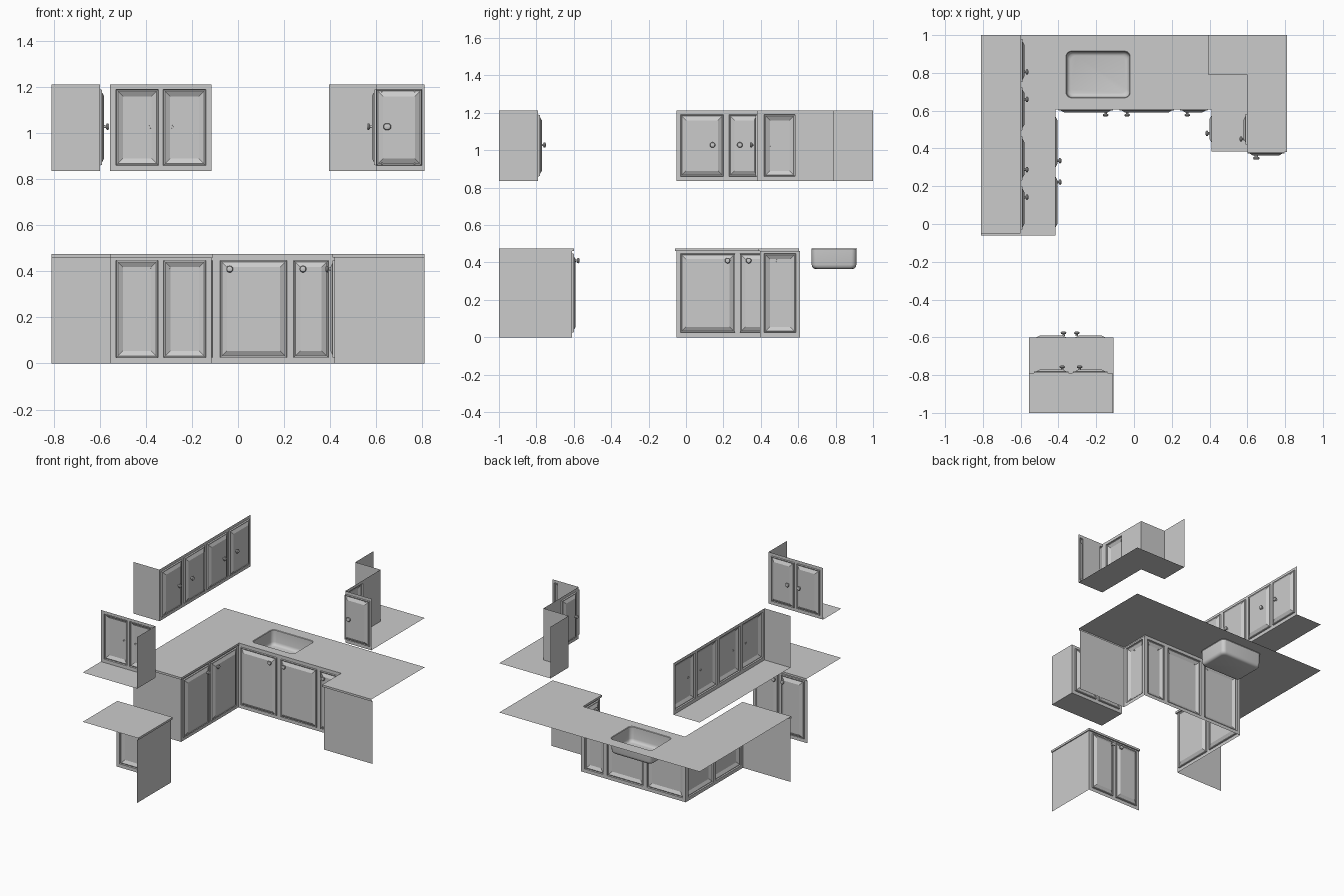
import bpy, bmesh, math
from mathutils import Vector

if "Cube" in bpy.data.objects:
    bpy.data.objects.remove(bpy.data.objects["Cube"])

UP = Vector((0, 0, 1))


def finish(bm, name, smooth=True):
    bmesh.ops.remove_doubles(bm, verts=bm.verts, dist=1e-5)
    me = bpy.data.meshes.new(name)
    bm.to_mesh(me)
    bm.free()
    ob = bpy.data.objects.new(name, me)
    bpy.context.collection.objects.link(ob)
    if smooth:
        bpy.context.view_layer.objects.active = ob
        ob.select_set(True)
        bpy.ops.object.shade_smooth_by_angle(angle=math.radians(35))
        ob.select_set(False)
    return ob


def bridge(bm, a, b):
    n = len(a)
    for i in range(n):
        j = (i + 1) % n
        bm.faces.new((a[i], a[j], b[j], b[i]))


# Raised-panel door: rings of (inset, height) from the opening to the centre field
DOOR = [(0, 0), (0.002, 0.010), (0.008, 0.007), (0.030, 0.019)]


def door(name, place, u0, u1, z0, z1):
    bm = bmesh.new()
    prev = None
    for d, h in DOOR:
        ring = [bm.verts.new(place(u, z, h)) for u, z in
                ((u0 + d, z0 + d), (u1 - d, z0 + d), (u1 - d, z1 - d), (u0 + d, z1 - d))]
        if prev:
            bridge(bm, prev, ring)
        prev = ring
    bm.faces.new(prev)
    finish(bm, name, False)


# Turned knob
KNOB = [(0.007, 0.017), (0.006, 0.026), (0.013, 0.029), (0.015, 0.034), (0.012, 0.039), (0.006, 0.041)]


def knob(name, place, u, z, n=14):
    bm = bmesh.new()
    prev = None
    for r, h in KNOB:
        ring = [bm.verts.new(place(u + r * math.cos(2 * math.pi * i / n),
                                   z + r * math.sin(2 * math.pi * i / n), h)) for i in range(n)]
        if prev:
            bridge(bm, prev, ring)
        prev = ring
    bm.faces.new(prev)
    finish(bm, name)


def cabinet_run(name, path, z0, z1, dz0, dz1, knob_z, doors):
    """Open-backed panels along a path; doors = {segment: [(start, end, knob)]} in world axis values."""
    bm = bmesh.new()
    count = 0
    for s in range(len(path) - 1):
        a, b = Vector((*path[s], 0)), Vector((*path[s + 1], 0))
        length = (b - a).length
        u_dir = (b - a).normalized()
        n_dir = u_dir.cross(UP)
        axis = 0 if abs(u_dir.x) > 0.5 else 1

        def place(u, z, h=0, a=a, u_dir=u_dir, n_dir=n_dir):
            return a + u_dir * u + n_dir * h + UP * z

        spans = sorted([abs(c - a[axis]) for c in d] for d in doors.get(s, []))
        spans = [(min(p, q), max(p, q), k) for p, q, k in spans]
        cuts = [0] + sorted(v for sp in spans for v in sp[:2]) + [length]
        rows = [z0, dz0, dz1, z1] if spans else [z0, z1]
        for i in range(len(cuts) - 1):
            for j in range(len(rows) - 1):
                if i % 2 == 1 and j == 1:      # door opening
                    continue
                p, q, lo, hi = cuts[i], cuts[i + 1], rows[j], rows[j + 1]
                bm.faces.new([bm.verts.new(place(u, z)) for u, z in
                              ((p, lo), (q, lo), (q, hi), (p, hi))])
        for p, q, k in spans:
            count += 1
            door(f"{name}_door_{count}", place, p, q, dz0, dz1)
            knob(f"{name}_knob_{count}", place, k, knob_z)
    finish(bm, name + "_panels", False)


def lower(name, path, doors):
    cabinet_run(name, path, 0, 0.46, 0.025, 0.448, 0.41, doors)


def upper(name, path, wall, doors):
    cabinet_run(name, path, 0.835, 1.212, 0.86, 1.19, 1.028, doors)
    bm = bmesh.new()
    f = bm.faces.new([bm.verts.new((x, y, 0.835)) for x, y in path + wall])
    f.normal_update()
    if f.normal.z > 0:
        f.normal_flip()
    finish(bm, name + "_bottom", False)


def rounded_rect(x0, x1, y0, y1, r, n=6):
    pts = []
    for cx, cy, a0 in ((x1 - r, y1 - r, 0), (x0 + r, y1 - r, 90), (x0 + r, y0 + r, 180), (x1 - r, y0 + r, 270)):
        for i in range(n + 1):
            t = math.radians(a0 + 90 * i / n)
            pts.append((cx + r * math.cos(t), cy + r * math.sin(t)))
    return pts


def counter(name, edge, wall, body, hole=None):
    """Thin top sheet with a front lip returning to the cabinet panels."""
    bm = bmesh.new()
    loops = [edge + wall] + ([hole] if hole else [])
    edges = []
    for pts in loops:
        vs = [bm.verts.new((x, y, 0.475)) for x, y in pts]
        edges += [bm.edges.new((vs[i], vs[(i + 1) % len(vs)])) for i in range(len(vs))]
    bmesh.ops.triangle_fill(bm, edges=edges, use_beauty=True, normal=(0, 0, 1))
    for f in bm.faces:
        f.normal_update()
        if f.normal.z < 0:
            f.normal_flip()
    bmesh.ops.dissolve_limit(bm, angle_limit=0.01, verts=bm.verts, edges=bm.edges)
    rows = [[bm.verts.new((x, y, z)) for x, y in pts]
            for pts, z in ((edge, 0.475), (edge, 0.46), (body, 0.46))]
    for top, bot in zip(rows, rows[1:]):
        for i in range(len(top) - 1):
            bm.faces.new((bot[i], bot[i + 1], top[i + 1], top[i]))
    finish(bm, name, False)


# Main U-shaped base cabinets
base = [(-0.81, -0.05), (-0.425, -0.05), (-0.425, 0.61), (0.42, 0.61), (0.42, 0.395), (0.81, 0.395)]
lower("base_cabinet", base, {
    1: [(-0.03, 0.263, 0.222), (0.288, 0.58, 0.335)],
    2: [(-0.40, -0.11, -0.15), (-0.078, 0.213, -0.036), (0.242, 0.392, 0.282)],
    3: [(0.588, 0.418, 0.48)]})

# Main countertop with sink opening
SINK = (-0.36, -0.02, 0.668, 0.915)
counter("countertop",
        [(-0.81, -0.06), (-0.415, -0.06), (-0.415, 0.605), (0.41, 0.605), (0.41, 0.385), (0.81, 0.385)],
        [(0.81, 1), (-0.81, 1)], base, rounded_rect(*SINK, 0.028))

# Sink basin
bm = bmesh.new()
prev = None
for d, z in ((0, 0.475), (0.003, 0.472), (0.004, 0.388), (0.007, 0.376), (0.014, 0.368), (0.024, 0.365)):
    x0, x1, y0, y1 = SINK
    ring = [bm.verts.new((x, y, z)) for x, y in rounded_rect(x0 + d, x1 - d, y0 + d, y1 - d, 0.028)]
    if prev:
        bridge(bm, prev, ring)
    prev = ring
bm.faces.new(prev)
finish(bm, "sink_basin")

# Separate base cabinet on the opposite wall
small = [(-0.115, -1), (-0.115, -0.61), (-0.555, -0.61)]
lower("opposite_base", small, {1: [(-0.14, -0.323, -0.303), (-0.347, -0.53, -0.373)]})
counter("opposite_countertop", [(-0.108, -1), (-0.108, -0.60), (-0.555, -0.60)], [(-0.555, -1)], small)

# Wall cabinets
upper("left_wall_cabinet", [(-0.81, -0.05), (-0.6, -0.05), (-0.6, 1)], [(-0.81, 1)], {
    1: [(-0.03, 0.2, 0.142), (0.23, 0.465, 0.288), (0.495, 0.725, 0.66), (0.75, 0.98, 0.805)]})
upper("corner_wall_cabinet", [(0.395, 1), (0.395, 0.79), (0.6, 0.79), (0.6, 0.382), (0.81, 0.382)],
      [(0.81, 1)], {
    1: [],
    2: [(0.418, 0.584, 0.45)],
    3: [(0.77, 0.60, 0.645), (0.578, 0.402, 0.55)]})
upper("opposite_wall_cabinet", [(-0.115, -1), (-0.115, -0.79), (-0.555, -0.79)], [(-0.555, -1)], {
    1: [(-0.14, -0.325, -0.288), (-0.345, -0.53, -0.38)]})
